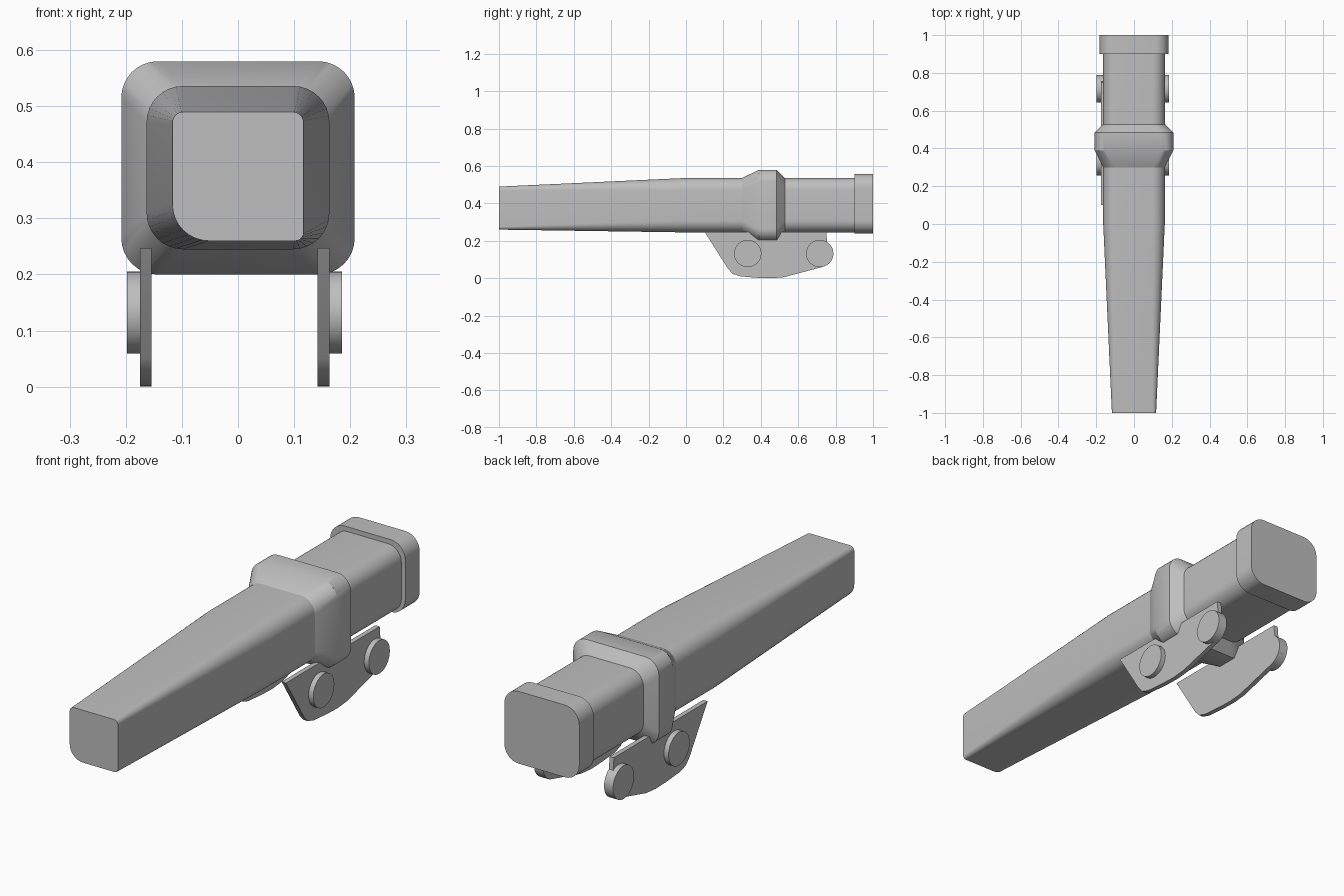
import bpy, bmesh, math
from mathutils import Matrix

if "Cube" in bpy.data.objects:
    bpy.data.objects.remove(bpy.data.objects["Cube"])

grey = bpy.data.materials.new("plain grey")
grey.use_nodes = True
GREY = (0.52, 0.52, 0.52, 1)
grey.diffuse_color = GREY
grey.node_tree.nodes["Principled BSDF"].inputs["Base Color"].default_value = GREY


def finish(bm, name):
    """Turn a bmesh into a shaded, coloured object."""
    bmesh.ops.recalc_face_normals(bm, faces=bm.faces)
    mesh = bpy.data.meshes.new(name)
    bm.to_mesh(mesh)
    bm.free()
    mesh.materials.append(grey)
    obj = bpy.data.objects.new(name, mesh)
    bpy.context.collection.objects.link(obj)
    bpy.ops.object.select_all(action="DESELECT")
    obj.select_set(True)
    bpy.context.view_layer.objects.active = obj
    bpy.ops.object.shade_smooth_by_angle(angle=math.radians(30))
    return obj


def arc(cx, cz, r, start, end, steps):
    """Points on an arc, angles in degrees."""
    angles = [math.radians(start + (end - start) * i / steps) for i in range(steps + 1)]
    return [(cx + r * math.cos(a), cz + r * math.sin(a)) for a in angles]


def rounded_section(half, low, high, radii, steps=8):
    """Rounded rectangle; radii run top right, top left, bottom left, bottom right."""
    points = []
    corners = [(1, 1), (-1, 1), (-1, -1), (1, -1)]
    for i, ((sx, sz), r) in enumerate(zip(corners, radii)):
        cx = sx * (half - r)
        cz = high - r if sz > 0 else low + r
        points += arc(cx, cz, r, 90 * i, 90 * i + 90, steps)
    return points


def loft(name, sections):
    """Skin rounded sections (y, half width, low, high, radii) along y."""
    bm = bmesh.new()
    rings = []
    for y, half, low, high, radii in sections:
        ring = rounded_section(half, low, high, radii)
        rings.append([bm.verts.new((x, y, z)) for x, z in ring])
    for a, b in zip(rings, rings[1:]):
        for i in range(len(a)):
            j = (i + 1) % len(a)
            bm.faces.new((a[i], a[j], b[j], b[i]))
    bm.faces.new(rings[0])
    bm.faces.new(rings[-1])
    return finish(bm, name)


ROUND = (0.065,) * 4

# Tapering main body, with one softer corner at the narrow end
loft("body", [
    (-1.0, 0.117, 0.26, 0.49, (0.02, 0.02, 0.065, 0.015)),
    (0.0, 0.163, 0.245, 0.536, ROUND),
    (0.95, 0.163, 0.245, 0.536, ROUND),
])

# Flared collar around the body
loft("collar", [
    (0.30, 0.163, 0.245, 0.536, ROUND),
    (0.39, 0.208, 0.20, 0.58, ROUND),
    (0.485, 0.208, 0.20, 0.58, ROUND),
    (0.528, 0.163, 0.245, 0.536, ROUND),
])

# Cap on the rear end
loft("end_cap", [(y, 0.182, 0.24, 0.557, (0.07,) * 4) for y in (0.9, 1.0)])

# Side plates with two pivot discs each
DISC_RADIUS, DISC_Z = 0.073, 0.132
FRONT_DISC_Y, REAR_DISC_Y = 0.33, 0.715
MIDDLE = -0.006
outline = [(0.10, 0.247), (0.225, 0.05), (0.25, 0.023), (0.29, 0.01),
           (0.39, 0.002), (0.46, 0.0), (0.525, 0.006)]
outline += arc(REAR_DISC_Y, DISC_Z, DISC_RADIUS, -75, 57, 14)
outline += [(0.75, 0.247)]

for side, label in ((1, "left"), (-1, "right")):
    inner, outer = MIDDLE + side * 0.148, MIDDLE + side * 0.169
    bm = bmesh.new()
    face = bm.faces.new([bm.verts.new((inner, y, z)) for y, z in outline])
    extruded = bmesh.ops.extrude_face_region(bm, geom=[face], use_keep_orig=True)
    moved = [v for v in extruded["geom"] if isinstance(v, bmesh.types.BMVert)]
    bmesh.ops.translate(bm, verts=moved, vec=(outer - inner, 0, 0))
    finish(bm, label + "_plate")

    for y, place in ((FRONT_DISC_Y, "front"), (REAR_DISC_Y, "rear")):
        bm = bmesh.new()
        centre = Matrix.Translation((outer + side * 0.01, y, DISC_Z))
        bmesh.ops.create_cone(bm, cap_ends=True, segments=40, depth=0.025,
                              radius1=DISC_RADIUS, radius2=DISC_RADIUS,
                              matrix=centre @ Matrix.Rotation(math.pi / 2, 4, "Y"))
        finish(bm, f"{label}_{place}_disc")
